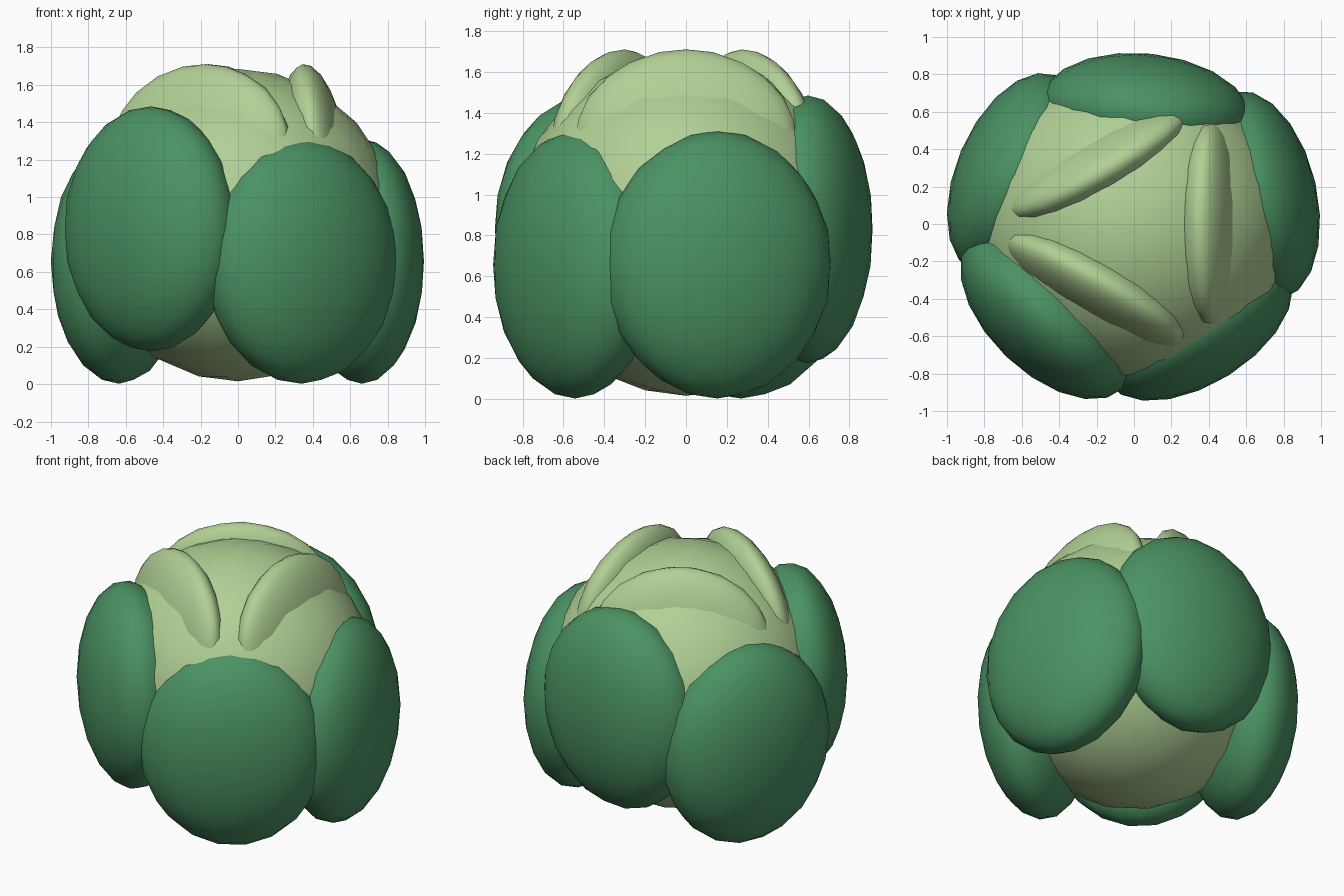
import bpy
from math import radians, cos, sin
from mathutils import Euler

cube = bpy.data.objects.get("Cube")
if cube:
    bpy.data.objects.remove(cube, do_unlink=True)


def make_material(name, color):
    mat = bpy.data.materials.new(name)
    mat.use_nodes = True
    mat.diffuse_color = color
    mat.node_tree.nodes["Principled BSDF"].inputs["Base Color"].default_value = color
    return mat


dark_green = make_material("dark green", (0.07, 0.29, 0.125, 1))
light_green = make_material("light green", (0.44, 0.63, 0.30, 1))


def ellipsoid(name, location, size, mat, turn=0, lean=0):
    """Smooth ellipsoid; its local x axis points outward after the turn."""
    bpy.ops.mesh.primitive_ico_sphere_add(subdivisions=3, radius=1, location=location)
    obj = bpy.context.object
    obj.name = name
    obj.scale = size
    obj.rotation_euler = Euler((0, radians(lean), radians(turn)))
    obj.data.materials.append(mat)
    bpy.ops.object.shade_smooth()
    return obj


def leaf(name, angle, radius, height, size, mat, lean=0):
    a = radians(angle)
    return ellipsoid(name, (radius * cos(a), radius * sin(a), height), size, mat, angle, lean)


# Round heart of the vegetable
ellipsoid("core", (0, 0, 0.85), (0.84, 0.84, 0.835), light_green)

# Thick outer leaves wrapped around the sides, alternating low and high
outer_size = (0.315, 0.57, 0.655)
for name, angle, radius, height in (
    ("outer_leaf_left", 13, 0.68, 0.657),
    ("outer_leaf_back", 84, 0.60, 0.83),
    ("outer_leaf_right", 157, 0.69, 0.657),
    ("outer_leaf_front_right", 226, 0.67, 0.83),
    ("outer_leaf_front_left", 302, 0.64, 0.657),
):
    leaf(name, angle, radius, height, outer_size, dark_green)

# Three pale inner leaves folded around the crown, leaning inward
for name, angle, radius in (
    ("inner_leaf_left", 0, 0.41),
    ("inner_leaf_back", 120, 0.38),
    ("inner_leaf_front", 240, 0.41),
):
    leaf(name, angle, radius, 1.25, (0.17, 0.55, 0.465), light_green, lean=-8)
